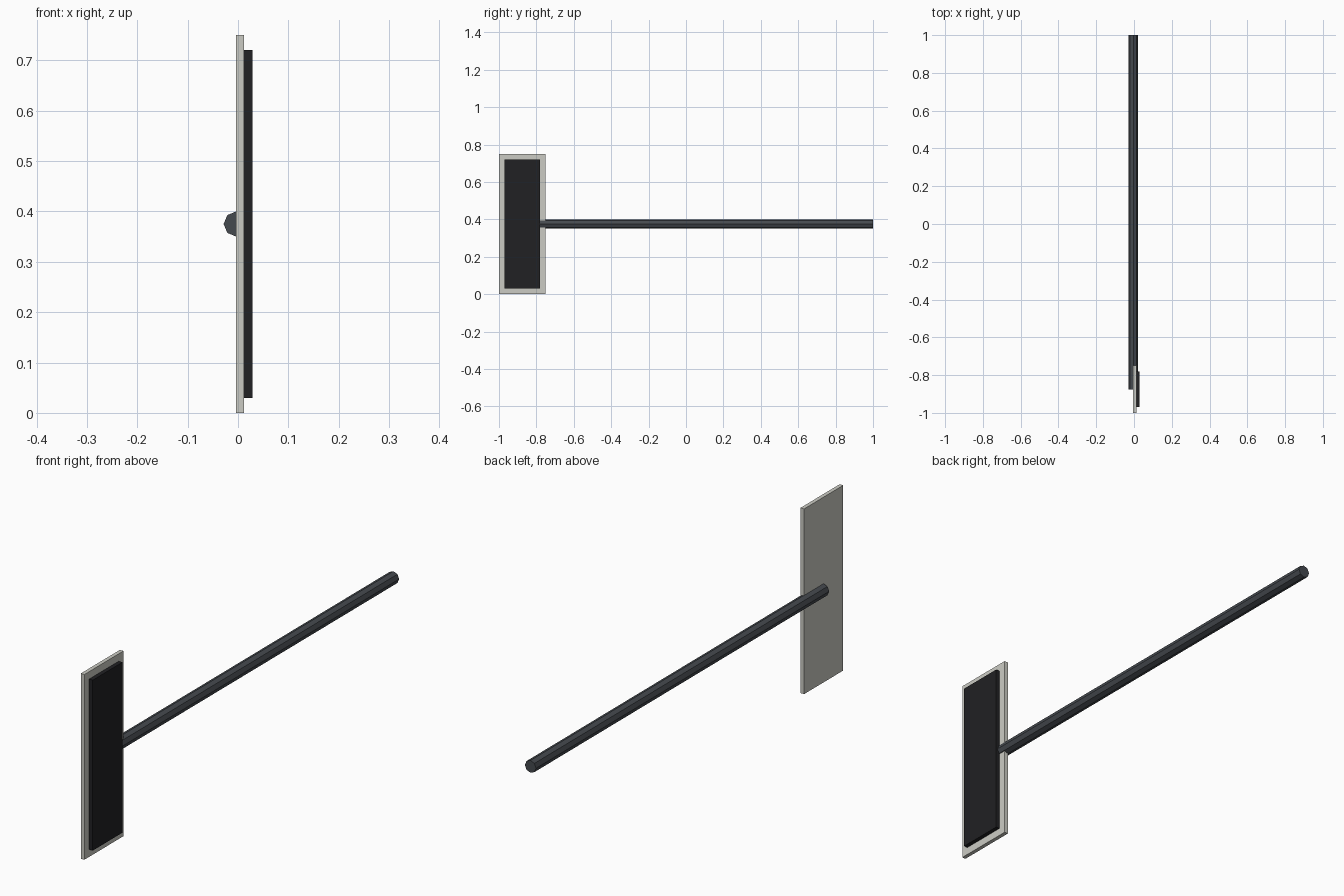
import bpy
import math

if "Cube" in bpy.data.objects:
    bpy.data.objects.remove(bpy.data.objects["Cube"])


def paint(obj, name, rgb):
    mat = bpy.data.materials.new(name)
    mat.diffuse_color = (*rgb, 1.0)
    mat.use_nodes = True
    mat.node_tree.nodes["Principled BSDF"].inputs["Base Color"].default_value = mat.diffuse_color
    obj.data.materials.append(mat)


def box(name, lo, hi):
    centre = [(a + b) / 2 for a, b in zip(lo, hi)]
    bpy.ops.mesh.primitive_cube_add(size=1, location=centre)
    obj = bpy.context.object
    obj.name = name
    obj.scale = [b - a for a, b in zip(lo, hi)]
    bpy.ops.object.transform_apply(location=False, rotation=False, scale=True)
    return obj


# Pale upright backing plate
plate = box("backing_plate", (-0.004, -1.0, 0.0), (0.012, -0.75, 0.75))
paint(plate, "pale_grey", (0.60, 0.60, 0.55))

# Dark panel raised on the right face of the plate
panel = box("dark_panel", (0.012, -0.97, 0.03), (0.0285, -0.78, 0.72))
paint(panel, "near_black", (0.015, 0.015, 0.017))

# Eight-sided pole, its front end sunk through the plate
y0, y1 = -0.875, 1.0
bpy.ops.mesh.primitive_cylinder_add(
    vertices=8, radius=0.025, depth=y1 - y0,
    location=(-0.0035, (y0 + y1) / 2, 0.375),
    rotation=(math.radians(90), 0, 0))
pole = bpy.context.object
pole.name = "pole"
paint(pole, "dark_grey", (0.06, 0.068, 0.078))
